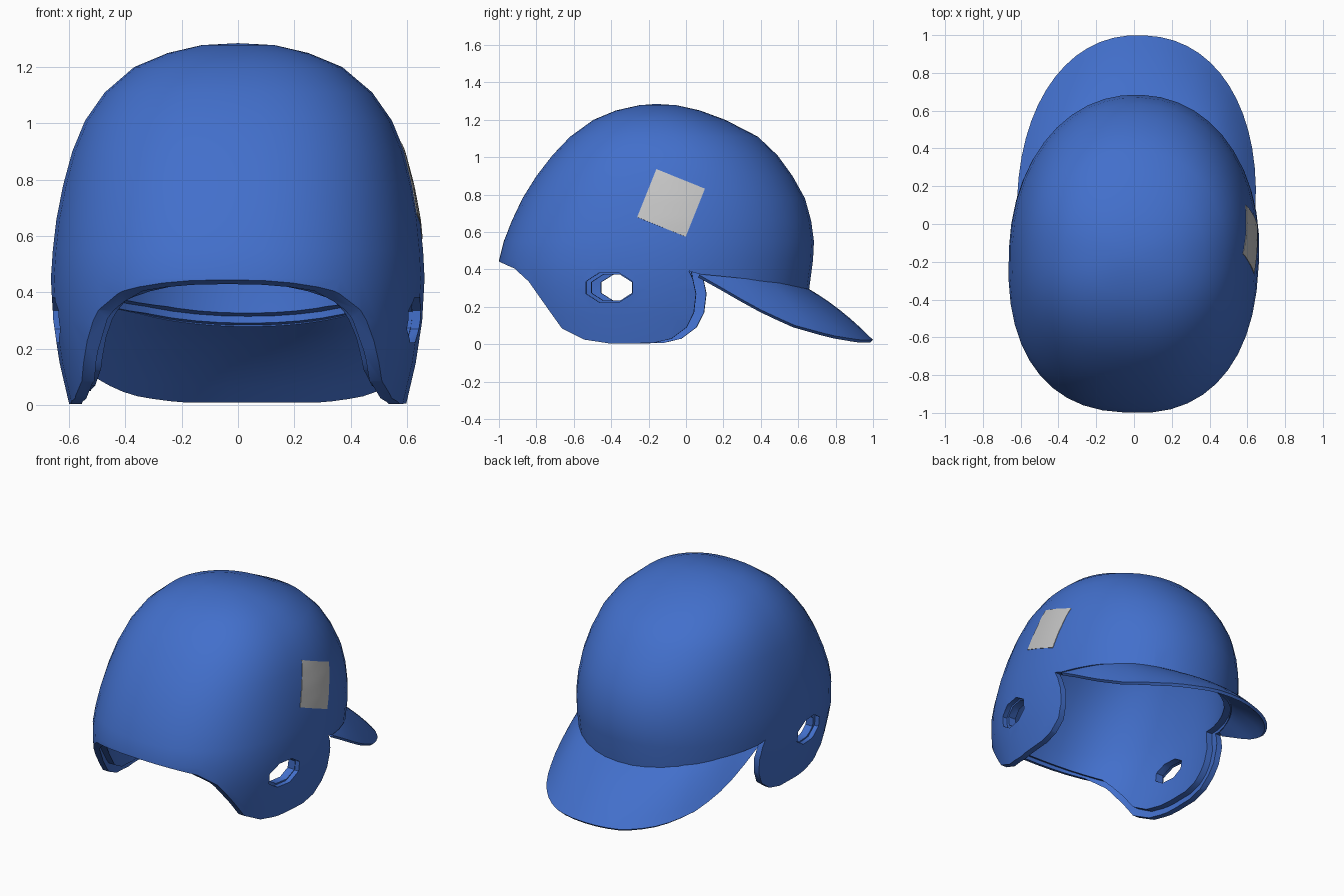
import bpy, bmesh
from math import sin, cos, pi, radians, copysign
from mathutils import Matrix

cube = bpy.data.objects.get("Cube")
if cube:
    bpy.data.objects.remove(cube)

# Whole helmet is turned slightly about its dome centre
CY = -0.16
TURN = (Matrix.Translation((0, CY, 0)) @ Matrix.Rotation(radians(-2.6), 4, 'Z')
        @ Matrix.Translation((0, -CY, 0)))

# Dome rings: height, back y, front y, half width
RINGS = [(-0.03, -0.93, 0.60, 0.59), (0.15, -0.97, 0.64, 0.632),
         (0.30, -1.0, 0.66, 0.655), (0.45, -1.0, 0.68, 0.663),
         (0.55, -0.975, 0.685, 0.657), (0.66, -0.932, 0.67, 0.645),
         (0.78, -0.875, 0.637, 0.622), (0.90, -0.80, 0.57, 0.59),
         (1.01, -0.715, 0.49, 0.545), (1.11, -0.62, 0.385, 0.475),
         (1.20, -0.495, 0.21, 0.37), (1.25, -0.375, 0.075, 0.25),
         (1.278, -0.25, -0.05, 0.13)]
BACK_N, FRONT_N, BILL_N = 2.4, 2.1, 2.2  # squareness of the oval curves
# Lower outlines in (y, z): nape, ear flap, then brow
SHELL_EDGE = [(-1.2, 0.52), (-1.0, 0.445), (-0.9, 0.405), (-0.82, 0.335), (-0.73, 0.21),
              (-0.64, 0.085), (-0.52, 0.025), (-0.38, 0.004), (-0.15, 0.006), (-0.05, 0.03),
              (0.03, 0.09), (0.07, 0.17), (0.082, 0.27), (0.065, 0.35), (0.045, 0.392),
              (0.1, 0.375), (0.35, 0.35), (0.5, 0.325), (0.66, 0.28), (0.9, 0.24)]
LINER_EDGE = [(-1.2, 0.55), (-0.96, 0.455), (-0.8, 0.37), (-0.7, 0.245), (-0.61, 0.125),
              (-0.51, 0.07), (-0.38, 0.05), (-0.16, 0.05), (-0.07, 0.075), (-0.015, 0.125),
              (0.015, 0.19), (0.025, 0.27), (0.01, 0.34), (0.0, 0.415), (0.1, 0.4),
              (0.35, 0.375), (0.5, 0.35), (0.66, 0.305), (0.9, 0.26)]
BROW = [(0.1, 0.385), (0.35, 0.365), (0.5, 0.34), (0.66, 0.295)]
BILL_EDGE = [(0.1, 0.37), (0.25, 0.285), (0.4, 0.197), (0.6, 0.103), (0.8, 0.047),
             (0.95, 0.022), (1.0, 0.024)]


def material(name, rgb):
    m = bpy.data.materials.new(name)
    m.use_nodes = True
    m.diffuse_color = (*rgb, 1)
    m.node_tree.nodes["Principled BSDF"].inputs["Base Color"].default_value = (*rgb, 1)
    return m


def lookup(table, key):
    """Interpolate a row of values at the given key."""
    key = min(max(key, table[0][0]), table[-1][0])
    for a, b in zip(table, table[1:]):
        if key <= b[0]:
            f = (key - a[0]) / (b[0] - a[0])
            return [p + (q - p) * f for p, q in zip(a[1:], b[1:])]


def oval(angle, n):
    """Point on a unit oval, squarer for larger n."""
    return [copysign(abs(v) ** (2 / n), v) for v in (cos(angle), sin(angle))]


def on_dome(y, z):
    """Half width of the dome at a given depth and height."""
    yb, yf, w = lookup(RINGS, z)
    t = (2 * y - yb - yf) / (yf - yb)
    n = BACK_N if t < 0 else FRONT_N
    return w * (1 - abs(t) ** n) ** (1 / n)


def make(name, bm, mat=None):
    bmesh.ops.recalc_face_normals(bm, faces=bm.faces)
    me = bpy.data.meshes.new(name)
    bm.to_mesh(me)
    bm.free()
    ob = bpy.data.objects.new(name, me)
    bpy.context.collection.objects.link(ob)
    ob.matrix_world = TURN
    if mat:
        me.materials.append(mat)
    return ob


def sheet(bm, rows, closed=False):
    """Skin equal rows of points with quads."""
    vs = [[bm.verts.new(p) for p in r] for r in rows]
    n = len(vs[0])
    for a, b in zip(vs, vs[1:]):
        for i in range(n if closed else n - 1):
            j = (i + 1) % n
            bm.faces.new((a[i], a[j], b[j], b[i]))
    return vs


def prism(name, outline, x0, x1):
    """Extrude a (y, z) outline along x as a hidden cutter."""
    bm = bmesh.new()
    ends = sheet(bm, [[(x, y, z) for y, z in outline] for x in (x0, x1)], True)
    for e in ends:
        bm.faces.new(e)
    ob = make(name, bm)
    ob.hide_render = True
    ob.hide_set(True)
    return ob


def finish(ob, angle=35):
    bpy.ops.object.select_all(action='DESELECT')
    bpy.context.view_layer.objects.active = ob
    ob.select_set(True)
    for m in list(ob.modifiers):
        bpy.ops.object.modifier_apply(modifier=m.name)
    bpy.ops.object.shade_smooth_by_angle(angle=radians(angle))


def thicken(ob, depth):
    m = ob.modifiers.new("thickness", 'SOLIDIFY')
    m.thickness, m.offset = depth, -1


def dome(name, mat, inset, depth, edge, hole_y, hole_size):
    """Oval rings closed by a crown, cut along the edge and at both ear holes."""
    seg = 44
    bm = bmesh.new()
    rows = []
    for z, yb, yf, w in RINGS:
        row = []
        for i in range(seg):
            px, py = oval(2 * pi * i / seg, FRONT_N if i < seg / 2 else BACK_N)
            row.append(((w - inset) * px,
                        (yb + yf) / 2 + ((yf - yb) / 2 - inset) * py,
                        z - inset * max(z - 0.5, 0) / 0.78))
        rows.append(row)
    top = sheet(bm, rows, True)[-1]
    crown = bm.verts.new((0, CY, 1.285 - inset))
    for i in range(seg):
        bm.faces.new((top[i], top[(i + 1) % seg], crown))
    ob = make(name, bm, mat)
    thicken(ob, depth)
    cutters = [prism(name + "_edge_cutter", edge + [(0.9, -0.3), (-1.2, -0.3)], -1, 1)]
    corners = [pi * (i + 0.5) / 4 for i in range(8)]
    hole = [(hole_y + hole_size * cos(a), 0.303 + 0.64 * hole_size * sin(a)) for a in corners]
    for side, x in (("left", 0.3), ("right", -0.9)):
        cutters.append(prism(name + "_" + side + "_hole_cutter", hole, x, x + 0.6))
    for c in cutters:
        m = ob.modifiers.new(c.name, 'BOOLEAN')
        m.operation, m.solver, m.object = 'DIFFERENCE', 'EXACT', c
    finish(ob)
    for c in cutters:
        bpy.data.objects.remove(c)


blue = material("royal blue", (0.055, 0.16, 0.6))
grey = material("light grey", (0.56, 0.56, 0.56))

# Outer shell, and a liner set back from its rim
dome("helmet_shell", blue, 0, 0.038, SHELL_EDGE, -0.382, 0.135)
dome("inner_liner", blue, 0.03, 0.05, LINER_EDGE, -0.37, 0.118)

# Bill: arched sheet from the brow line to its rounded edge
N, M = 28, 6
rows = []
for k in range(M + 1):
    v = k / M
    row = []
    for i in range(N + 1):
        s = pi * i / N
        px, py = oval(radians(18 + 144 * i / N), FRONT_N)
        ix, iy = 0.635 * px, CY + 0.815 * py
        iz = lookup(BROW, iy)[0]
        px, py = oval(s, BILL_N)
        ox, oy = 0.632 * px, 0.1 + 0.9 * py
        oz = lookup(BILL_EDGE, oy)[0]
        row.append((ix + (ox - ix) * v, iy + (oy - iy) * v,
                    iz + (oz - iz) * v + 0.08 * v * (1 - v) * sin(s)))
    rows.append(row)
bm = bmesh.new()
sheet(bm, rows)
bill = make("bill", bm, blue)
if bill.data.polygons[N * 3 + N // 2].normal.z < 0:
    bill.data.flip_normals()
thicken(bill, 0.02)
finish(bill, 50)

# Tilted square patch hugging the left side of the dome
P = 8
rows = []
for b in range(P + 1):
    spots = [(-0.232 + (0.26 * a + 0.1 * b) / P, 0.68 + (0.257 * b - 0.105 * a) / P)
             for a in range(P + 1)]
    rows.append([(on_dome(y, z) + 0.002, y, z) for y, z in spots])
bm = bmesh.new()
sheet(bm, rows)
patch = make("side_patch", bm, grey)
if patch.data.polygons[0].normal.x < 0:
    patch.data.flip_normals()
thicken(patch, 0.006)
finish(patch)
